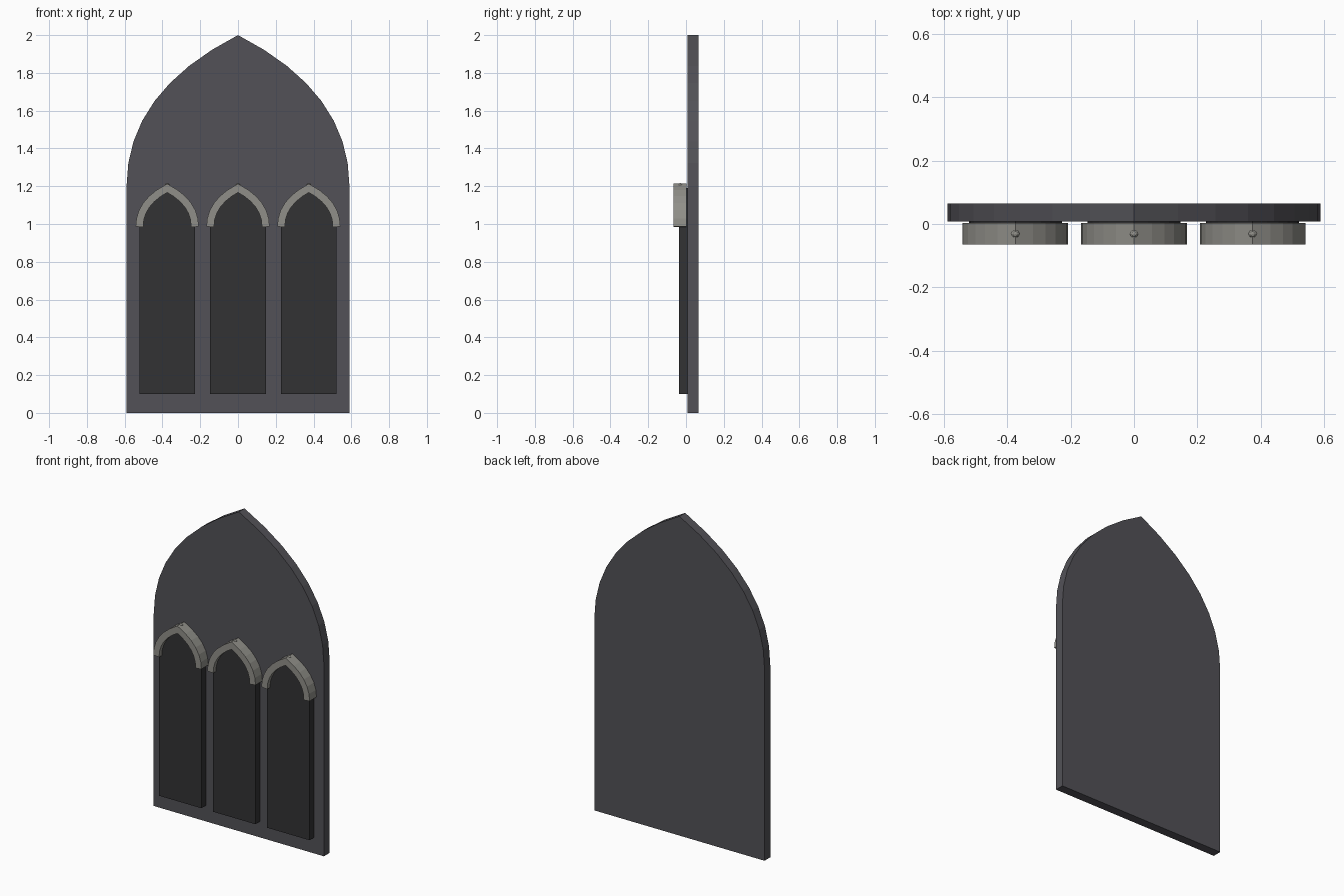
import bpy, bmesh
from mathutils import Vector

if "Cube" in bpy.data.objects:
    bpy.data.objects.remove(bpy.data.objects["Cube"])


def material(name, rgb):
    m = bpy.data.materials.new(name)
    m.diffuse_color = (*rgb, 1)
    m.use_nodes = True
    m.node_tree.nodes["Principled BSDF"].inputs["Base Color"].default_value = m.diffuse_color
    return m


stone = material("slate", (0.085, 0.083, 0.095))
dark = material("dark_recess", (0.032, 0.032, 0.034))
trim = material("pale_stone", (0.28, 0.275, 0.25))


def arch(half, spring, apex, n):
    """Pointed arch from right foot over the apex to left foot, as (x, z)."""
    c = spring + 0.625 * (apex - spring)
    right = []
    for i in range(n + 1):
        t = i / n
        right.append(Vector((half * (1 - t * t),
                             spring * (1 - t) ** 2 + 2 * t * (1 - t) * c + apex * t * t)))
    return right + [Vector((-p.x, p.y)) for p in reversed(right[:-1])]


def finish(name, bm, mat):
    bmesh.ops.recalc_face_normals(bm, faces=bm.faces)
    me = bpy.data.meshes.new(name)
    bm.to_mesh(me)
    bm.free()
    me.materials.append(mat)
    ob = bpy.data.objects.new(name, me)
    bpy.context.collection.objects.link(ob)
    return ob


def slab(name, outline, cx, y0, y1, mat):
    bm = bmesh.new()
    face = bm.faces.new([bm.verts.new((cx + p.x, y0, p.y)) for p in outline])
    ext = bmesh.ops.extrude_face_region(bm, geom=[face], use_keep_orig=True)
    moved = [g for g in ext["geom"] if isinstance(g, bmesh.types.BMVert)]
    bmesh.ops.translate(bm, verts=moved, vec=(0, y1 - y0, 0))
    return finish(name, bm, mat)


def hood(name, path, cx, w, y0, y1, mat):
    """Rectangular moulding swept along the arch with mitred joints."""
    bm = bmesh.new()
    rings = []
    for i, p in enumerate(path):
        dirs = []
        if i:
            dirs.append((p - path[i - 1]).normalized())
        if i < len(path) - 1:
            dirs.append((path[i + 1] - p).normalized())
        d = sum(dirs, Vector((0, 0))).normalized()
        nrm = Vector((d.y, -d.x))
        off = nrm * (w / 2 / max(0.5, d.dot(dirs[0])))
        a, b = p + off, p - off
        rings.append([bm.verts.new((cx + q.x, y, q.y))
                      for q, y in ((a, y0), (a, y1), (b, y1), (b, y0))])
    for r, s in zip(rings, rings[1:]):
        for k in range(4):
            j = (k + 1) % 4
            bm.faces.new((r[k], r[j], s[j], s[k]))
    bm.faces.new(rings[0])
    bm.faces.new(rings[-1])
    return finish(name, bm, mat)


# Large pointed backing wall
slab("backing_wall", arch(0.59, 1.2, 2.0, 8) + [Vector((-0.59, 0)), Vector((0.59, 0))],
     0, 0.008, 0.065, stone)

# Three lancet panels with arched hoods
for tag, cx in (("left", -0.375), ("middle", 0), ("right", 0.375)):
    path = arch(0.147, 0.985, 1.19, 6)
    slab(f"lancet_panel_{tag}", path + [Vector((-0.147, 0.1)), Vector((0.147, 0.1))],
         cx, -0.038, 0.009, dark)
    hood(f"arch_hood_{tag}", path, cx, 0.04, -0.065, 0.003, trim)
    # small bead at the apex
    bm = bmesh.new()
    bmesh.ops.create_uvsphere(bm, u_segments=8, v_segments=6, radius=0.014)
    bmesh.ops.translate(bm, verts=bm.verts, vec=(cx, -0.031, 1.203))
    finish(f"apex_bead_{tag}", bm, trim)
